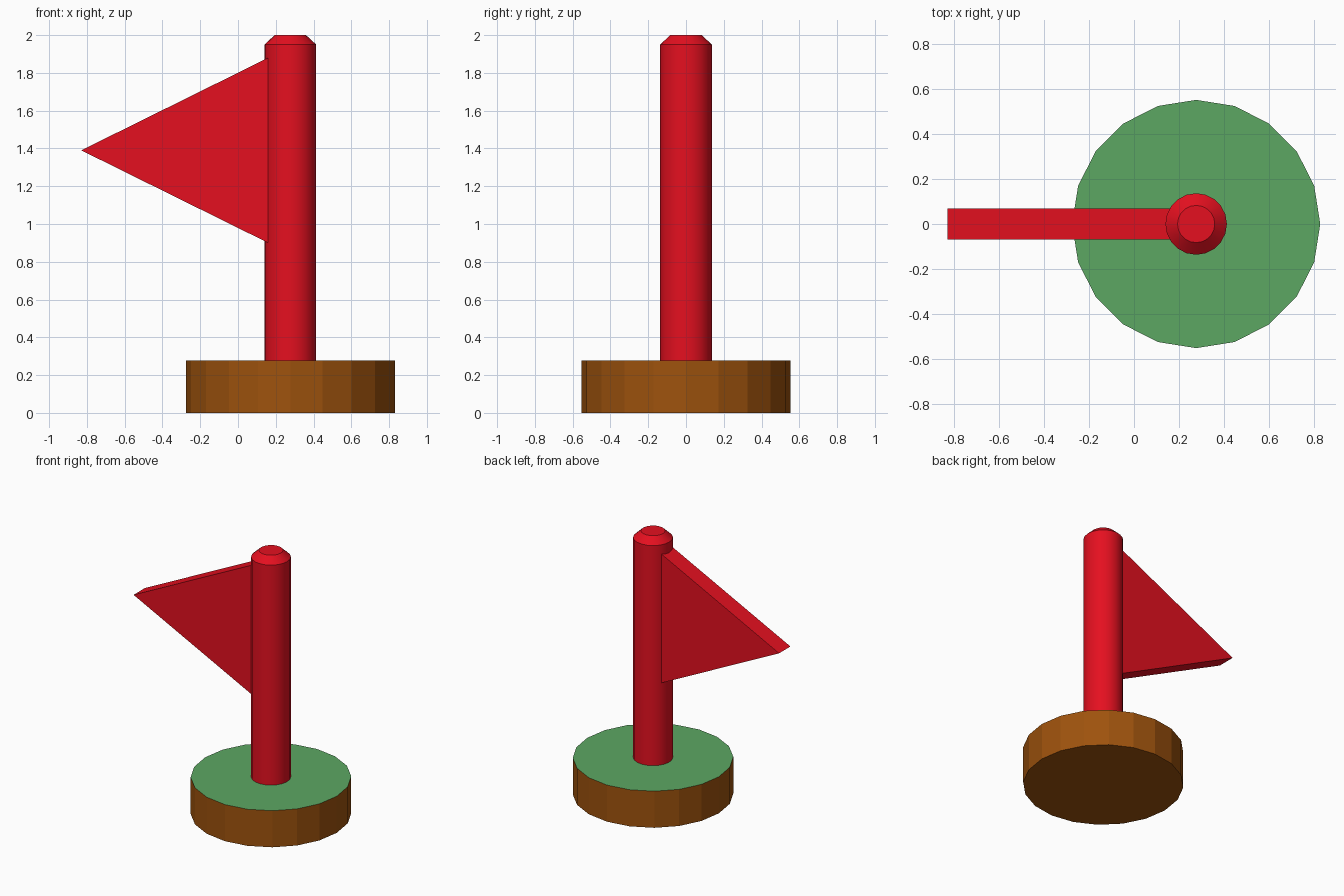
import bpy, bmesh, math

if "Cube" in bpy.data.objects:
    bpy.data.objects.remove(bpy.data.objects["Cube"])

CX = 0.277  # shared axis of base and pole


def material(name, rgb):
    m = bpy.data.materials.new(name)
    m.diffuse_color = (*rgb, 1)
    m.use_nodes = True
    m.node_tree.nodes["Principled BSDF"].inputs["Base Color"].default_value = m.diffuse_color
    return m


red = material("red", (0.78, 0.005, 0.014))
brown = material("brown", (0.34, 0.085, 0.004))
green = material("green", (0.107, 0.39, 0.123))


def add_object(name, bm, *mats):
    bmesh.ops.recalc_face_normals(bm, faces=bm.faces)
    mesh = bpy.data.meshes.new(name)
    bm.to_mesh(mesh)
    bm.free()
    for m in mats:
        mesh.materials.append(m)
    obj = bpy.data.objects.new(name, mesh)
    bpy.context.collection.objects.link(obj)
    return obj


def lathe(profile, sides):
    """Stack of rings (radius, z) around the shared axis, capped at both ends."""
    bm = bmesh.new()
    rings = [[bm.verts.new((CX + r * math.cos(math.tau * i / sides),
                            r * math.sin(math.tau * i / sides), z))
              for i in range(sides)] for r, z in profile]
    for a, b in zip(rings, rings[1:]):
        for i in range(sides):
            j = (i + 1) % sides
            bm.faces.new((a[i], a[j], b[j], b[i]))
    bm.faces.new(rings[0])
    bm.faces.new(rings[-1])
    return bm


# round base: flat-sided, with a green top
base = add_object("base", lathe([(0.553, 0), (0.553, 0.278)], 20), brown, green)
for p in base.data.polygons:
    if p.normal.z > 0.5:
        p.material_index = 1

# smooth pole with bevelled tip
pole = add_object("pole", lathe([(0.137, 0.27), (0.137, 1.95), (0.083, 2.0)], 20), red)
bpy.context.view_layer.objects.active = pole
pole.select_set(True)
bpy.ops.object.shade_smooth_by_angle(angle=math.radians(30))

# triangular flag: profile extruded through its thickness
bm = bmesh.new()
tri = bm.faces.new([bm.verts.new((x, -0.068, z))
                    for x, z in ((-0.83, 1.39), (0.16, 0.90), (0.16, 1.88))])
ext = bmesh.ops.extrude_face_region(bm, geom=[tri], use_keep_orig=True)
moved = [v for v in ext["geom"] if isinstance(v, bmesh.types.BMVert)]
bmesh.ops.translate(bm, verts=moved, vec=(0, 0.136, 0))
add_object("flag", bm, red)
